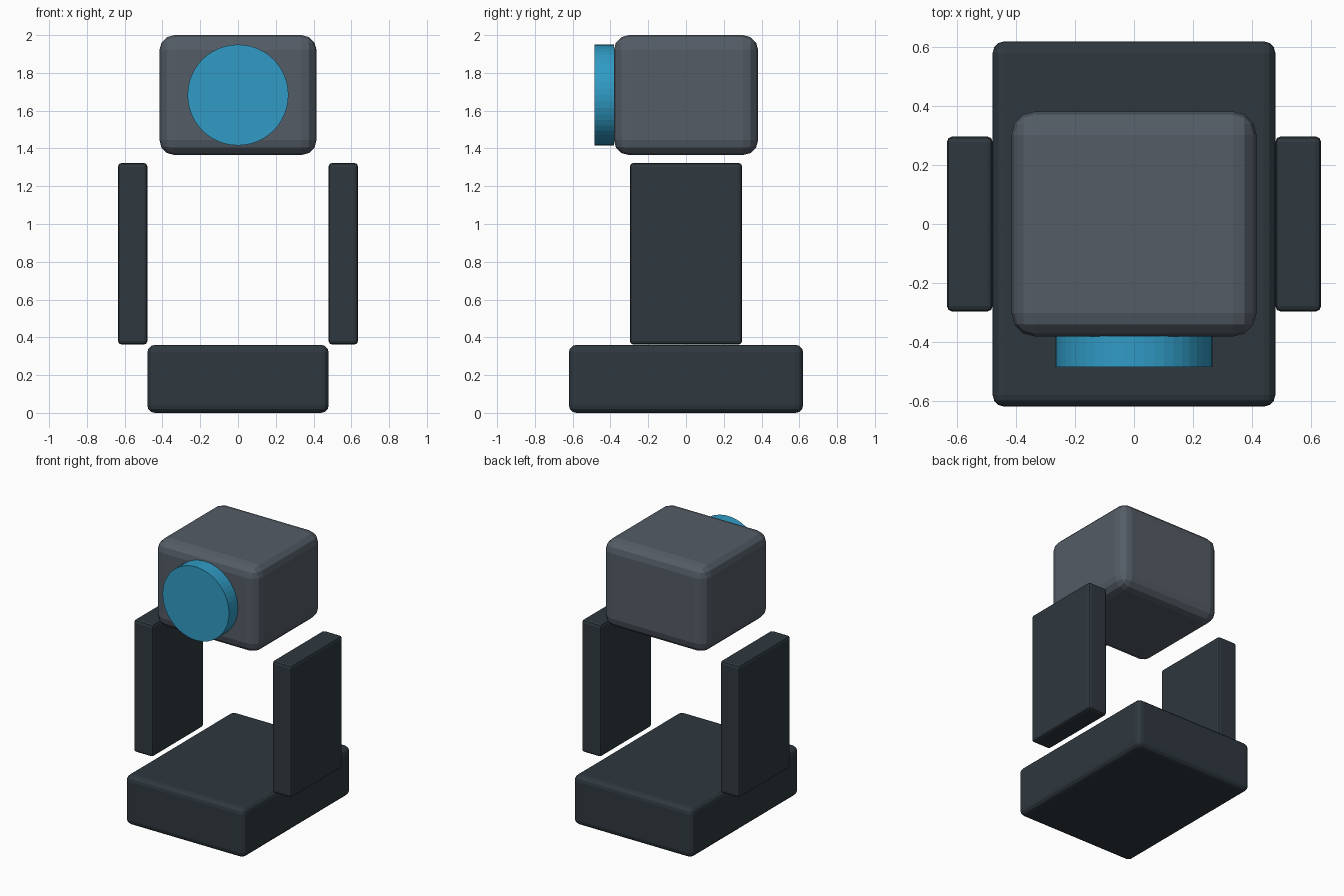
import bpy
import math

if "Cube" in bpy.data.objects:
    bpy.data.objects.remove(bpy.data.objects["Cube"])


def material(name, rgb):
    mat = bpy.data.materials.new(name)
    mat.diffuse_color = (*rgb, 1)
    mat.use_nodes = True
    mat.node_tree.nodes["Principled BSDF"].inputs["Base Color"].default_value = mat.diffuse_color
    return mat


charcoal = material("charcoal", (0.028, 0.040, 0.049))
slate = material("slate grey", (0.088, 0.107, 0.132))
blue = material("lens blue", (0.030, 0.330, 0.560))


def rounded_box(name, low, high, radius, segments, mat):
    """Box between two corners with rounded edges."""
    centre = [(a + b) / 2 for a, b in zip(low, high)]
    bpy.ops.mesh.primitive_cube_add(size=1, location=centre)
    ob = bpy.context.object
    ob.name = name
    ob.scale = [b - a for a, b in zip(low, high)]
    bpy.ops.object.transform_apply(location=False, rotation=False, scale=True)
    ob.data.materials.append(mat)
    bevel = ob.modifiers.new("rounding", 'BEVEL')
    bevel.width = radius
    bevel.segments = segments
    return ob


# Base slab
rounded_box("base", (-0.48, -0.62, 0), (0.48, 0.62, 0.36), 0.04, 3, charcoal)

# Upright arms on both sides
for side, name in ((-1, "left_arm"), (1, "right_arm")):
    xs = sorted((side * 0.48, side * 0.635))
    rounded_box(name, (xs[0], -0.297, 0.362), (xs[1], 0.297, 1.323),
                0.018, 2, charcoal)

# Head block
rounded_box("head", (-0.416, -0.382, 1.365), (0.416, 0.382, 2.0), 0.08, 3, slate)

# Round lens on the front of the head
bpy.ops.mesh.primitive_cylinder_add(vertices=48, radius=0.267, depth=0.105,
                                    location=(0, -0.4325, 1.683),
                                    rotation=(math.pi / 2, 0, 0))
lens = bpy.context.object
lens.name = "lens"
lens.data.materials.append(blue)
